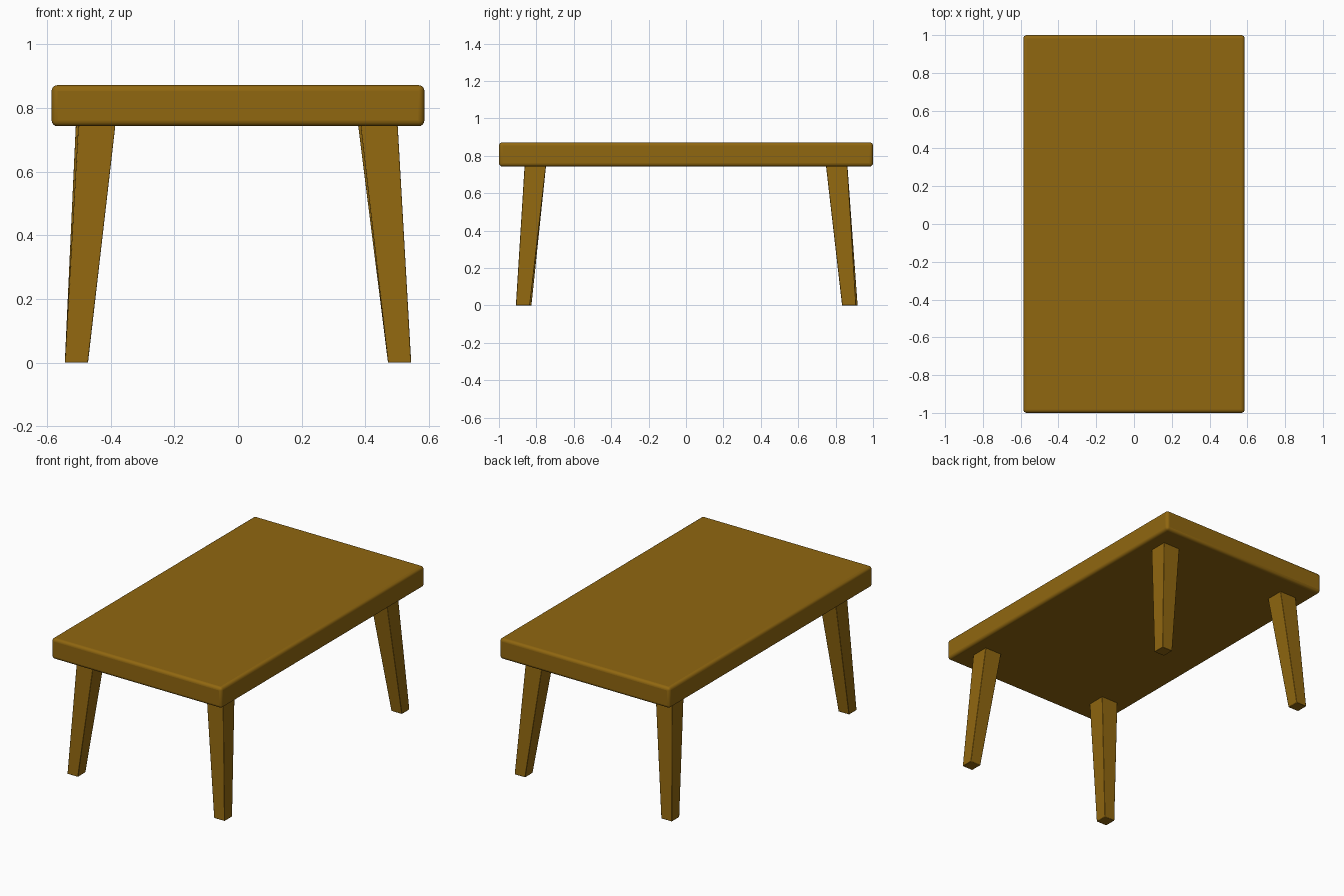
import bpy, bmesh

if "Cube" in bpy.data.objects:
    bpy.data.objects.remove(bpy.data.objects["Cube"])

wood = bpy.data.materials.new("wood")
wood.diffuse_color = (0.28, 0.135, 0.005, 1)
wood.use_nodes = True
wood.node_tree.nodes["Principled BSDF"].inputs["Base Color"].default_value = wood.diffuse_color


def tapered_box(name, bottom, top, bevel, segments):
    """Box between two rectangles, each given as (x, y, z, width, depth)."""
    bm = bmesh.new()
    bmesh.ops.create_cube(bm, size=1)
    for v in bm.verts:
        x, y, z, w, d = top if v.co.z > 0 else bottom
        v.co = (x + v.co.x * w, y + v.co.y * d, z)
    mesh = bpy.data.meshes.new(name)
    bm.to_mesh(mesh)
    bm.free()
    mesh.materials.append(wood)
    ob = bpy.data.objects.new(name, mesh)
    bpy.context.collection.objects.link(ob)
    mod = ob.modifiers.new("rounded edges", 'BEVEL')
    mod.width = bevel
    mod.segments = segments
    mod.limit_method = 'NONE'
    bpy.context.view_layer.objects.active = ob
    bpy.ops.object.select_all(action='DESELECT')
    ob.select_set(True)
    bpy.ops.object.shade_smooth_by_angle()
    return ob


# Tabletop slab with softly rounded edges
tapered_box("tabletop", (0, 0, 0.743, 1.172, 2), (0, 0, 0.872, 1.172, 2), 0.018, 4)

# Splayed, tapered legs with tiny hand-placed irregularities
for sx, side in ((-1, "left"), (1, "right")):
    for sy, end in ((-1, "front"), (1, "back")):
        dx = -0.008 if sy > 0 else 0
        dy = 0.008 if sx < 0 else 0
        tapered_box(f"{end}_{side}_leg",
                    (sx * 0.508, sy * 0.872 + dy, 0, 0.073, 0.075),
                    (sx * 0.443 + dx, sy * 0.805, 0.755, 0.117, 0.115),
                    0.003, 2)
